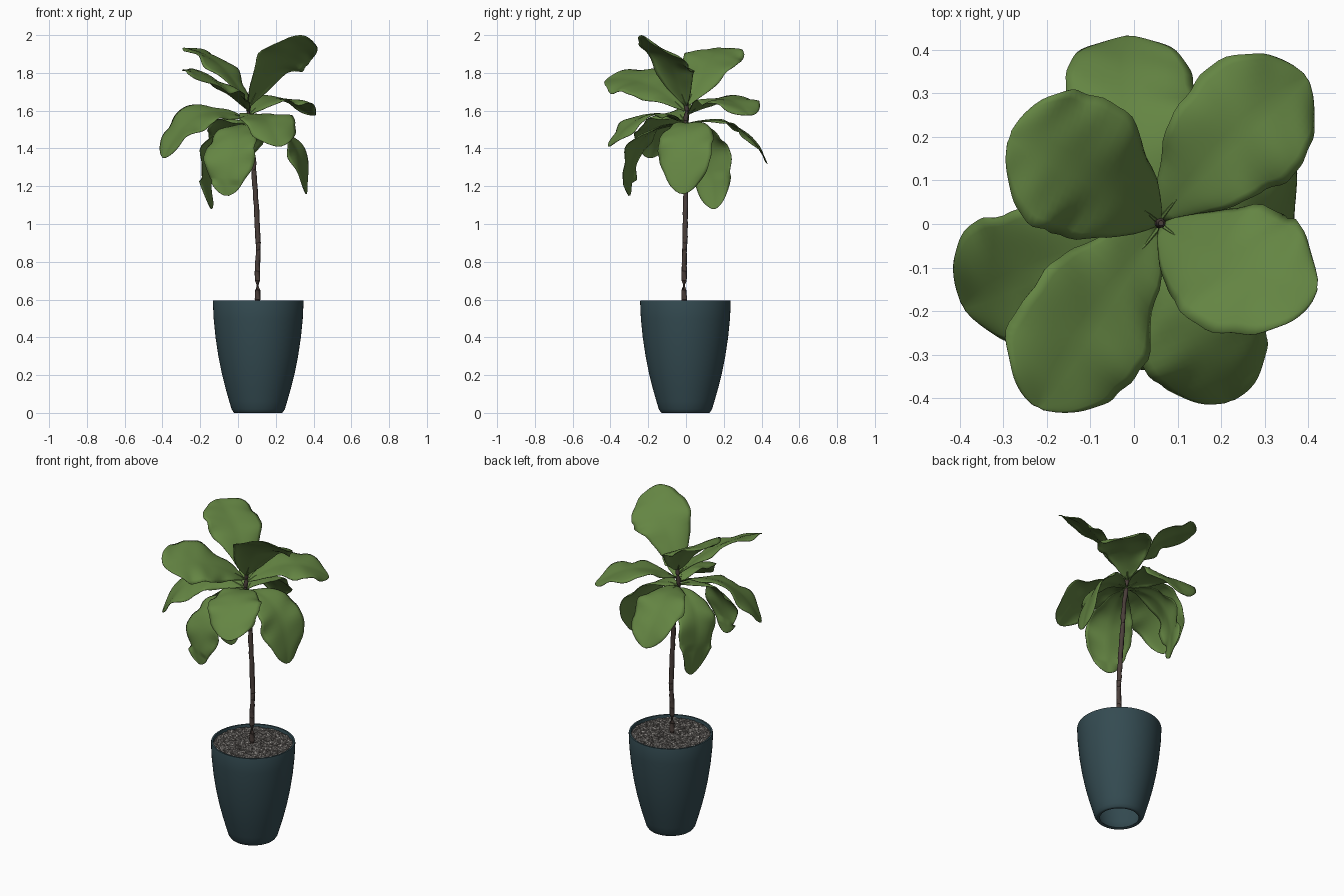
import bpy, bmesh, math, random
from mathutils import Vector, Matrix

if "Cube" in bpy.data.objects:
    bpy.data.objects.remove(bpy.data.objects["Cube"])

random.seed(4)
PX, PY = 0.107, -0.003          # pot axis


def mat(name, rgb):
    m = bpy.data.materials.new(name)
    m.diffuse_color = (*rgb, 1)
    m.use_nodes = True
    m.node_tree.nodes["Principled BSDF"].inputs["Base Color"].default_value = m.diffuse_color
    return m


GREEN = mat("leaf green", (0.128, 0.235, 0.056))
BARK = mat("bark brown", (0.068, 0.048, 0.042))
TEAL = mat("pot teal", (0.034, 0.07, 0.083))
SOIL = mat("soil grey", (0.14, 0.13, 0.12))
STONES = [mat("pebble dark", (0.16, 0.145, 0.135)),
          mat("pebble grey", (0.32, 0.30, 0.28)),
          mat("pebble light", (0.52, 0.49, 0.46))]


def finish(name, bm, mats, angle=40):
    me = bpy.data.meshes.new(name)
    bm.to_mesh(me)
    bm.free()
    ob = bpy.data.objects.new(name, me)
    bpy.context.collection.objects.link(ob)
    for m in mats:
        me.materials.append(m)
    bpy.ops.object.select_all(action='DESELECT')
    ob.select_set(True)
    bpy.context.view_layer.objects.active = ob
    bpy.ops.object.shade_smooth_by_angle(angle=math.radians(angle))
    return ob


def lathe(name, profile, material, closed=False, n=64):
    """Revolve (radius, z) points about the pot axis."""
    bm = bmesh.new()
    rings = []
    for r, z in profile:
        if r == 0:
            rings.append([bm.verts.new((PX, PY, z))] * n)
        else:
            rings.append([bm.verts.new((PX + r * math.cos(2 * math.pi * i / n),
                                        PY + r * math.sin(2 * math.pi * i / n), z))
                          for i in range(n)])
    if closed:
        rings.append(rings[0])
    for a, b in zip(rings, rings[1:]):
        for i in range(n):
            j = (i + 1) % n
            bm.faces.new(dict.fromkeys((a[i], a[j], b[j], b[i])))
    bmesh.ops.recalc_face_normals(bm, faces=bm.faces)
    return finish(name, bm, [material])


def tube(bm, pts, radii, n=8):
    """Sweep a round section along a list of points."""
    rings = []
    for k, p in enumerate(pts):
        t = (pts[min(k + 1, len(pts) - 1)] - pts[max(k - 1, 0)]).normalized()
        q = t.to_track_quat('Z', 'Y')
        rings.append([bm.verts.new(p + q @ Vector((radii[k] * math.cos(2 * math.pi * i / n),
                                                   radii[k] * math.sin(2 * math.pi * i / n), 0)))
                      for i in range(n)])
    for a, b in zip(rings, rings[1:]):
        for i in range(n):
            j = (i + 1) % n
            bm.faces.new((a[i], a[j], b[j], b[i]))
    bm.faces.new(rings[0][::-1])
    bm.faces.new(rings[-1])


# Pot: a tapered shell, open at the top and underneath
outer = [(0.131, 0.004), (0.141, 0.02), (0.153, 0.06), (0.173, 0.13), (0.193, 0.21), (0.211, 0.30),
         (0.226, 0.40), (0.236, 0.50), (0.240, 0.588)]
inner = [(r - 0.014, z) for r, z in outer[:0:-1]]
lathe("pot", [(0.110, 0.004), (0.115, 0), (0.126, 0)] + outer
      + [(0.238, 0.596), (0.228, 0.596)] + inner, TEAL, closed=True)

# Soil with scattered pebbles
lathe("soil", [(0.226, 0.577), (0, 0.577)], SOIL)
bm = bmesh.new()
for i in range(1600):
    r, a = 0.216 * math.sqrt(random.random()), random.uniform(0, 2 * math.pi)
    s = random.uniform(0.005, 0.009)
    m = (Matrix.Translation((PX + r * math.cos(a), PY + r * math.sin(a), 0.578 + random.uniform(0, 0.006)))
         @ Matrix.Rotation(random.uniform(0, 6.28), 4, 'Z')
         @ Matrix.Diagonal((s * 1.2, s, s * 0.8, 1)))
    made = bmesh.ops.create_icosphere(bm, subdivisions=1, radius=1, matrix=m)
    tone = random.choice((0, 0, 1, 1, 2))
    for f in {f for v in made["verts"] for f in v.link_faces}:
        f.material_index = tone
finish("pebbles", bm, STONES, 20)

# Trunk: slightly crooked, knobbly stem with a bud at the top
path = [Vector(p) for p in ((0.104, -0.010, 0.55), (0.104, -0.010, 0.75), (0.107, -0.006, 0.90),
                            (0.101, -0.004, 1.02), (0.091, 0.000, 1.18), (0.083, 0.002, 1.32),
                            (0.070, -0.002, 1.43), (0.053, -0.004, 1.53), (0.054, 0.004, 1.60),
                            (0.062, 0.002, 1.69))]
pts, radii = [], []
for k in range(len(path) - 1):
    for s in range(4):
        u = s / 4
        pts.append(path[k].lerp(path[k + 1], u) + Vector((random.uniform(-.0015, .0015),
                                                         random.uniform(-.0015, .0015), 0)))
        radii.append(0.0145 - 0.003 * (k + u) / 9 + random.uniform(-.001, .0015))
pts.append(path[-1])
radii.append(0.006)
bm = bmesh.new()
tube(bm, pts, radii, 10)
finish("trunk", bm, [BARK])


def leaf(name, base, mid, tip, side, half, seed):
    """Obovate wavy blade along a curve through base, mid and tip."""
    a, m, c = Vector(base), Vector(mid), Vector(tip)
    b = 2 * m - (a + c) / 2
    side = Vector(side)
    rnd = random.Random(seed)
    ph = [rnd.uniform(0, 6.28) for _ in range(4)]
    rows, cols = 30, 14
    bm = bmesh.new()
    grid = []
    for i in range(rows + 1):
        t = 1 - (1 - i / rows) ** 1.5
        p = (1 - t) ** 2 * a + 2 * t * (1 - t) * b + t * t * c
        d = ((1 - t) * (b - a) + t * (c - b)).normalized()
        s = (side - d * side.dot(d)).normalized()
        n = s.cross(d)
        if n.z < 0:
            n = -n
        w = half * max(math.sin(math.pi * min(t, 0.998) ** 1.42), 0) ** 0.52
        w = max(w, 0.004)
        row = []
        for j in range(cols + 1):
            u = 2 * j / cols - 1
            sg = 0 if u < 0 else 1
            ww = w * (1 + 0.03 * math.sin(18 * t + ph[sg]) + 0.015 * math.sin(41 * t + ph[2 + sg]))
            wave = 0.015 * math.sin(14 * t + ph[2 + sg]) * u * u + 0.004 * math.sin(27 * t + 3 * u + ph[0]) * abs(u)
            cup = 0.012 * abs(u) - 0.018 * u ** 4
            row.append(bm.verts.new(p + s * (u * ww) + n * (wave + cup) * (w / half)))
        grid.append(row)
    for r0, r1 in zip(grid, grid[1:]):
        for j in range(cols):
            bm.faces.new((r0[j], r0[j + 1], r1[j + 1], r1[j]))
    ob = finish(name, bm, [GREEN], 60)
    mod = ob.modifiers.new("thickness", 'SOLIDIFY')
    mod.thickness = 0.003
    mod.offset = 0
    # Short stalk between trunk and blade
    stalk = [(1 - t) ** 2 * a + 2 * t * (1 - t) * b + t * t * c for t in (0, .04, .08, .12)]
    bm = bmesh.new()
    tube(bm, stalk, [0.006, 0.005, 0.004, 0.002], 6)
    finish(name + "_stalk", bm, [GREEN])


# Leaves: base, middle, tip, sideways direction, half width
LEAVES = {
    "leaf_top_right": ((.06, 0, 1.62), (.22, -.09, 1.865), (.42, -.14, 1.93), (-.3, -.85, .5), .17),
    "leaf_top_left": ((.06, 0, 1.62), (-.10, .115, 1.845), (-.285, .20, 1.93), (.5, .87, -.08), .168),
    "leaf_upper_front_left": ((.055, -.01, 1.6), (-.09, -.21, 1.745), (-.22, -.42, 1.765), (-.76, .52, .38), .17),
    "leaf_upper_back_right": ((.06, .01, 1.58), (.22, .19, 1.665), (.395, .335, 1.575), (.65, -.75, -.1), .155),
    "leaf_mid_left": ((.05, -.01, 1.55), (-.21, -.10, 1.575), (-.39, -.19, 1.35), (-.3, .9, .32), .16),
    "leaf_mid_front_right": ((.06, -.02, 1.54), (.14, -.22, 1.57), (.22, -.405, 1.41), (.93, .33, 0), .15),
    "leaf_mid_back": ((.055, .01, 1.53), (.0, .25, 1.52), (-.01, .43, 1.32), (1, -.05, 0), .155),
    "leaf_low_front": ((.05, -.02, 1.53), (-.03, -.25, 1.43), (-.06, -.30, 1.15), (1, -.35, 0), .14),
    "leaf_low_right": ((.06, 0, 1.53), (.27, 0, 1.46), (.36, -.02, 1.16), (.28, 1, 0), .15),
    "leaf_low_back_left": ((.05, .01, 1.52), (-.14, .10, 1.42), (-.14, .15, 1.08), (.35, 1, 0), .125),
}
for k, (name, args) in enumerate(LEAVES.items()):
    leaf(name, *args, k)
